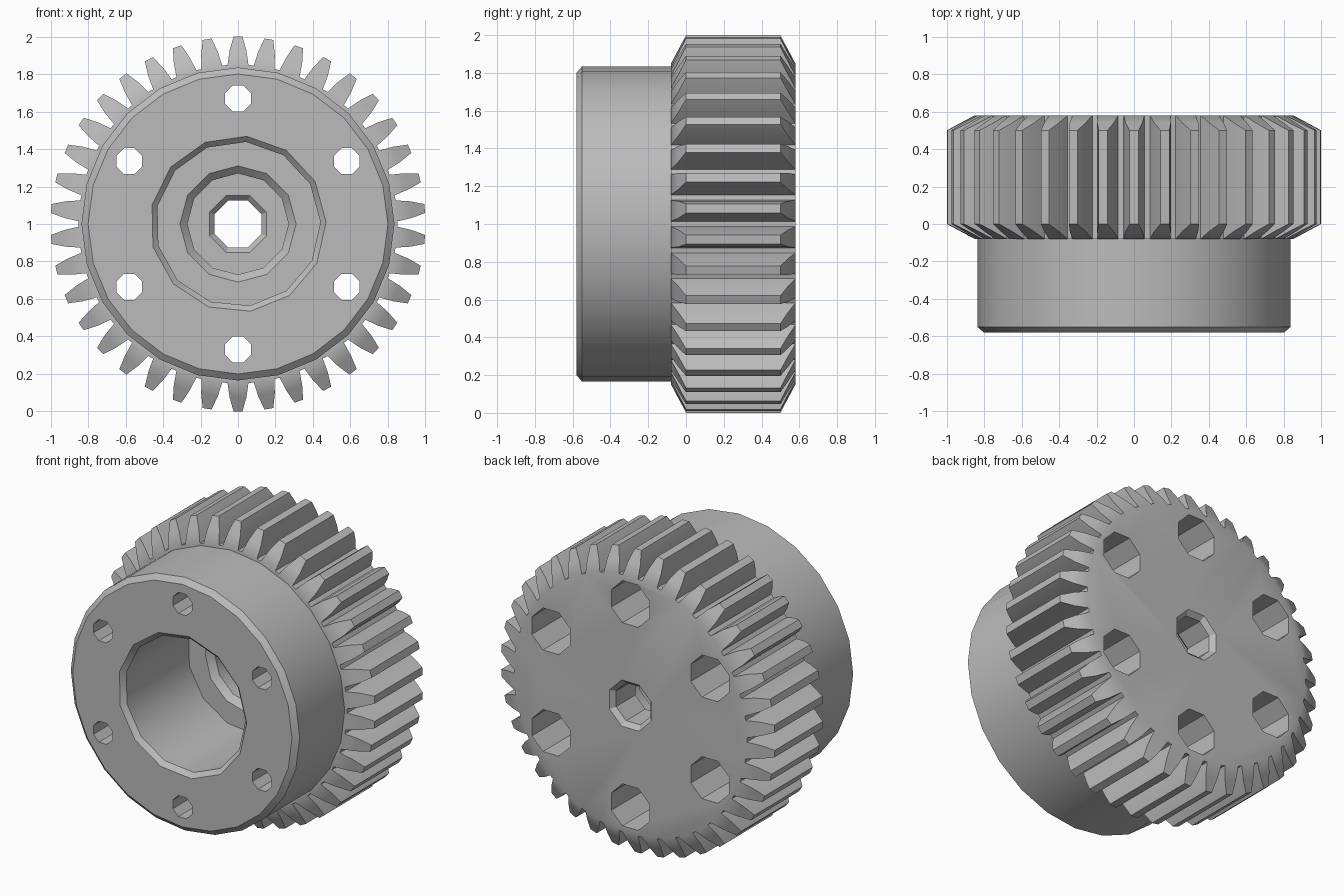
import bpy, bmesh, math
from mathutils import Vector

cube = bpy.data.objects.get("Cube")
if cube:
    bpy.data.objects.remove(cube, do_unlink=True)

grey = bpy.data.materials.new("machined grey")
grey.use_nodes = True
colour = (0.5, 0.5, 0.5, 1)
grey.diffuse_color = colour
grey.node_tree.nodes["Principled BSDF"].inputs["Base Color"].default_value = colour

TEETH = 38
ROOT, TIP = 0.85, 1.0
FRONT, SHOULDER, BACK, BEVEL = -0.58, -0.08, 0.58, 0.08


def finish(bm, name):
    bmesh.ops.recalc_face_normals(bm, faces=bm.faces)
    mesh = bpy.data.meshes.new(name)
    bm.to_mesh(mesh)
    bm.free()
    obj = bpy.data.objects.new(name, mesh)
    bpy.context.collection.objects.link(obj)
    obj.data.materials.append(grey)
    return obj


def turned(name, profile, sides, x=0, z=1, turn=0):
    """Solid of revolution about a line along y, from (radius, y) points."""
    bm = bmesh.new()
    rings = []
    for r, y in profile:
        angles = [math.tau * i / sides + turn for i in range(sides)]
        rings.append([bm.verts.new((x + r * math.sin(a), y, z + r * math.cos(a))) for a in angles])
    for a, b in zip(rings, rings[1:]):
        for i in range(sides):
            j = (i + 1) % sides
            bm.faces.new((a[i], a[j], b[j], b[i]))
    bm.faces.new(rings[0])
    bm.faces.new(rings[-1])
    return finish(bm, name)


def toothed_rim():
    """Spur gear whose tooth ends are bevelled down to the root circle."""
    half = [(ROOT, 0.056), (0.925, 0.045), (TIP, 0.024)]
    outline = [(r, -w) for r, w in half] + [(r, w) for r, w in reversed(half)]
    bm = bmesh.new()
    ends = {"front": [], "back": []}
    for t in range(TEETH):
        a = math.tau * t / TEETH
        out = Vector((math.sin(a), 0, math.cos(a)))
        side = Vector((math.cos(a), 0, -math.sin(a)))
        for r, w in outline:
            cut = BEVEL * (r - ROOT) / (TIP - ROOT)
            p = out * math.sqrt(r * r - w * w) + side * w + Vector((0, 0, 1))
            for key, y in (("front", SHOULDER + cut), ("back", BACK - cut)):
                ends[key].append(bm.verts.new((p.x, y, p.z)))
    f, b = ends["front"], ends["back"]
    n, k = len(f), len(outline)
    for i in range(n):
        j = (i + 1) % n
        bm.faces.new((f[i], f[j], b[j], b[i]))
    for loop in (f, b):
        for i in range(0, n, k):
            # Bevelled tooth end, split into two planar strips
            q = loop[i:i + k]
            bm.faces.new((q[0], q[1], q[4], q[5]))
            bm.faces.new((q[1], q[2], q[3], q[4]))
        bm.faces.new([v for i, v in enumerate(loop) if i % k in (0, k - 1)])
    return finish(bm, "gear")


def combine(target, tool, operation):
    mod = target.modifiers.new("combine", "BOOLEAN")
    mod.operation = operation
    mod.solver = "EXACT"
    mod.object = tool
    bpy.context.view_layer.objects.active = target
    bpy.ops.object.modifier_apply(modifier=mod.name)
    bpy.data.objects.remove(tool, do_unlink=True)


# Toothed rim and the plain hub in front of it
gear = toothed_rim()
hub = turned("hub", [(0.80, FRONT), (0.835, FRONT + 0.03), (0.835, 0.04)], 24)
combine(gear, hub, "UNION")

# Stepped bore with chamfered edges
bore = turned("bore", [(0.49, -0.60), (0.44, -0.55), (0.44, 0.1)], 13, turn=0.1)
combine(gear, bore, "DIFFERENCE")
seat = turned("bearing_seat", [(0.31, 0.05), (0.31, 0.1), (0.27, 0.14), (0.27, 0.32)], 12)
combine(gear, seat, "DIFFERENCE")
shaft = turned("shaft_hole", [(0.165, 0.28), (0.165, 0.32), (0.135, 0.35), (0.135, 0.55),
                              (0.165, 0.58), (0.165, 0.62)], 8, turn=math.pi / 8)
combine(gear, shaft, "DIFFERENCE")

# Ring of six bolt holes, counterbored from the back
for i in range(6):
    a = math.tau * i / 6
    x, z = 0.67 * math.sin(a), 1 + 0.67 * math.cos(a)
    bolt = turned("bolt_hole", [(0.075, -0.65), (0.075, 0.08), (0.15, 0.08), (0.15, 0.65)],
                  8, x, z, math.pi / 8)
    combine(gear, bolt, "DIFFERENCE")

# Smooth round walls, crisp edges
bpy.ops.object.select_all(action="DESELECT")
gear.select_set(True)
bpy.context.view_layer.objects.active = gear
bpy.ops.object.shade_smooth_by_angle(angle=math.radians(32))
